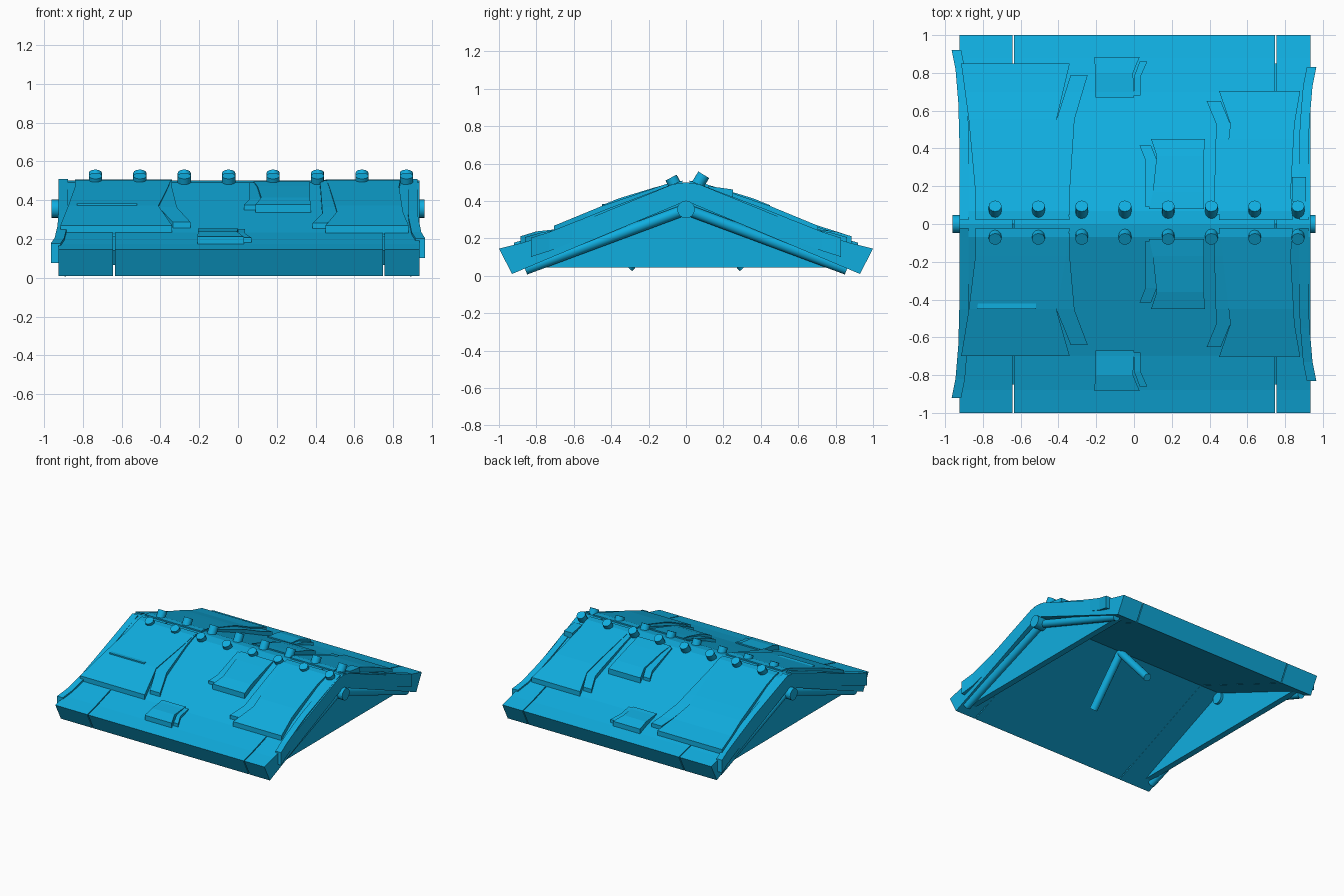
import bpy, bmesh
from mathutils import Vector

cube = bpy.data.objects.get("Cube")
if cube:
    bpy.data.objects.remove(cube, do_unlink=True)

blue = bpy.data.materials.new("roof blue")
blue.use_nodes = True
colour = (0.005, 0.42, 0.74, 1)
blue.diffuse_color = colour
blue.node_tree.nodes["Principled BSDF"].inputs["Base Color"].default_value = colour

# Sagging slope of the roof, from ridge to eave: (distance from ridge, height)
SLOPE = [(0, 0.5), (0.07, 0.49), (0.45, 0.335), (0.7, 0.232), (0.88, 0.175), (1, 0.145)]


def interp(points, t):
    """Straight-line lookup in a list of (t, value...) rows."""
    for a, b in zip(points, points[1:]):
        if t <= b[0]:
            k = (t - a[0]) / (b[0] - a[0])
            return [u + (v - u) * k for u, v in zip(a[1:], b[1:])]
    return list(points[-1][1:])


def roof_z(y):
    return interp(SLOPE, abs(y))[0]


def finish(name, bm):
    bmesh.ops.recalc_face_normals(bm, faces=bm.faces)
    mesh = bpy.data.meshes.new(name)
    bm.to_mesh(mesh)
    bm.free()
    mesh.materials.append(blue)
    obj = bpy.data.objects.new(name, mesh)
    bpy.context.collection.objects.link(obj)
    return obj


def loft(name, rings):
    """Skin a row of equal rings and cap both ends."""
    bm = bmesh.new()
    rows = [[bm.verts.new(p) for p in ring] for ring in rings]
    n = len(rows[0])
    for a, b in zip(rows, rows[1:]):
        for i in range(n):
            j = (i + 1) % n
            bm.faces.new((a[i], a[j], b[j], b[i]))
    bm.faces.new(rows[0])
    bm.faces.new(rows[-1][::-1])
    return finish(name, bm)


def extrude_x(name, profile, x0, x1):
    return loft(name, [[(x, y, z) for y, z in profile] for x in (x0, x1)])


def rod(name, start, end, radius, sides=12):
    a, b = Vector(start), Vector(end)
    bm = bmesh.new()
    bmesh.ops.create_cone(bm, cap_ends=True, segments=sides, radius1=radius,
                          radius2=radius, depth=(b - a).length)
    obj = finish(name, bm)
    obj.location = (a + b) / 2
    obj.rotation_euler = (b - a).to_track_quat('Z', 'Y').to_euler()
    obj.data.polygons.foreach_set("use_smooth", [len(p.vertices) == 4 for p in obj.data.polygons])
    return obj


def plate(name, rows, side, thick=0.038):
    """Raised shingle; rows are (distance from ridge, x left, x right)."""
    start, end = rows[0][0], rows[-1][0]
    stops = sorted({r[0] for r in rows} | {s[0] for s in SLOPE if start < s[0] < end})
    rings = []
    for y in stops:
        xl, xr = interp(rows, y)
        z = roof_z(y)
        lift = 0.01 + (thick - 0.01) * min(1, (y - start) / (end - start) * 1.6)
        rings.append([(xl, side * y, z - 0.02), (xr, side * y, z - 0.02),
                      (xr, side * y, z + lift), (xl, side * y, z + lift)])
    return loft(name, rings)


# Roof slab in three sections with narrow joints
top = [(-y, z) for y, z in reversed(SLOPE)] + SLOPE[1:]
slab = top + [(0.93, 0.01), (0, 0.4), (-0.93, 0.01)]
for label, x0, x1 in (("right", -0.925, -0.643), ("middle", -0.635, 0.747), ("left", 0.755, 0.935)):
    extrude_x("roof_slab_" + label, slab, x0, x1)
joint = [(-0.85, 0.14), (0, 0.47), (0.85, 0.14), (0.8, 0.066), (0, 0.402), (-0.8, 0.066)]
for label, x in (("right", -0.639), ("left", 0.751)):
    extrude_x("roof_joint_" + label, joint, x - 0.006, x + 0.006)

# Gable walls, edge poles and ridge pole ends
for label, s, reach in (("left", 1, 0.83), ("right", -1, 0.92)):
    extrude_x("gable_wall_" + label, [(-0.84, 0.045), (0.84, 0.045), (0, 0.41)], s * 0.82, s * 0.87)
    rod("ridge_pole_end_" + label, (s * 0.8, 0, 0.355), (s * 0.96, 0, 0.355), 0.047, 16)
    for way, f in (("back", 1), ("front", -1)):
        rod(f"edge_pole_{label}_{way}", (s * 0.89, 0, 0.355), (s * 0.89, f * 0.86, 0.035), 0.03)
        # Curved strip along the gable edge, flaring out at the eave
        rings = []
        for y, xo in ((0.02, 0.925), (0.45, 0.925), (reach - 0.28, 0.93), (reach - 0.1, 0.945), (reach, 0.965)):
            z = roof_z(y)
            rings.append([(s * (xo - 0.05), f * y, z - 0.09), (s * xo, f * y, z - 0.09),
                          (s * xo, f * y, z + 0.012), (s * (xo - 0.05), f * y, z + 0.012)])
        loft(f"gable_strip_{label}_{way}", rings)

# Shingle plates and the bent strips beside them, on both slopes
for way, f, a_end in (("back", 1, 0.85), ("front", -1, 0.70)):
    a_bend = a_end * 0.65
    plate("wide_plate_" + way, [(0.02, -0.84, -0.34), (0.17, -0.84, -0.36),
                                (a_bend, -0.875, -0.41), (a_end, -0.915, -0.34)], f)
    plate("wide_plate_strip_" + way, [(0.05, -0.36, -0.34), (0.17, -0.37, -0.34),
                                      (a_bend, -0.41, -0.315), (a_end - 0.06, -0.335, -0.245)], f, 0.03)
    plate("side_plate_" + way, [(0.02, 0.45, 0.84), (0.17, 0.47, 0.83),
                                (0.53, 0.51, 0.85), (0.705, 0.45, 0.88)], f)
    plate("side_plate_strip_" + way, [(0.05, 0.42, 0.46), (0.17, 0.425, 0.48),
                                      (0.53, 0.435, 0.51), (0.65, 0.385, 0.46)], f, 0.03)
    plate("middle_plate_" + way, [(0.08, 0.08, 0.37), (0.17, 0.1, 0.37),
                                  (0.36, 0.12, 0.37), (0.45, 0.09, 0.375)], f, 0.042)
    plate("middle_plate_strip_" + way, [(0.09, 0.06, 0.1), (0.34, 0.06, 0.12), (0.415, 0.03, 0.09)], f, 0.025)
    plate("eave_plate_" + way, [(0.67, -0.205, 0.0), (0.8, -0.205, -0.005), (0.885, -0.21, 0.03)], f)
    plate("eave_plate_strip_" + way, [(0.68, 0.0, 0.035), (0.78, 0.0, 0.035), (0.86, 0.03, 0.07)], f, 0.025)

    # Ridge pegs leaning out over the slope
    for i in range(8):
        x = -0.735 + i * 0.229
        tip = (0.095, 0.54) if f > 0 else (0.08, 0.525)
        rod(f"ridge_peg_{way}_{i + 1}", (x, f * 0.04, 0.45), (x, f * tip[0], tip[1]), 0.034)

    # Inner rafter poles
    rod("rafter_pole_" + way, (0.13, 0, 0.395), (0.13, f * 0.31, 0.045), 0.03)

# Lone chips: a thin lip on the front and a nub on the back
plate("front_lip", [(0.36, -0.82, -0.52), (0.45, -0.83, -0.52)], -1, 0.048)
plate("back_nub", [(0.12, 0.84, 0.91), (0.25, 0.835, 0.91)], 1, 0.045)
